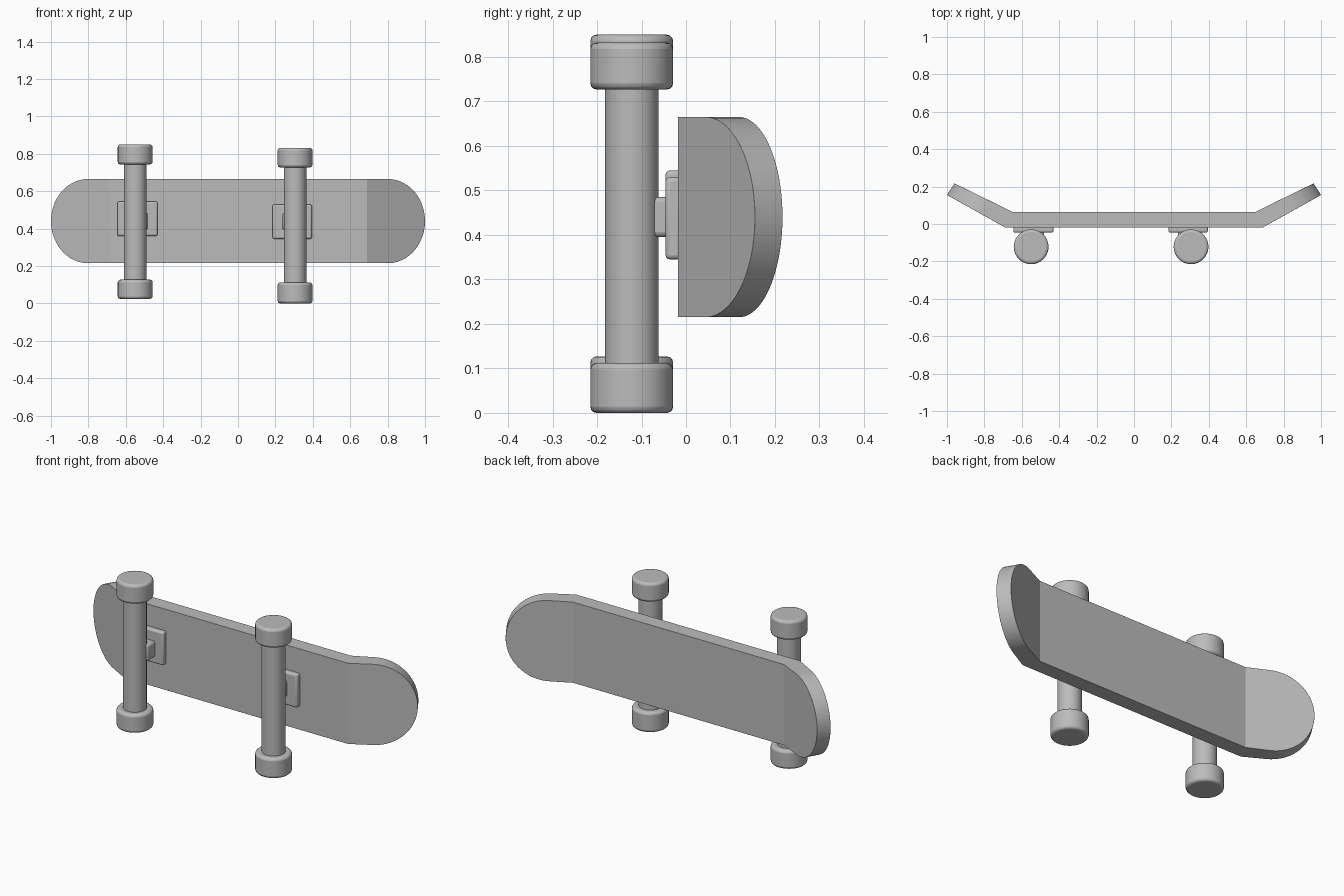
import bpy, bmesh, math

if "Cube" in bpy.data.objects:
    bpy.data.objects.remove(bpy.data.objects["Cube"])

grey = bpy.data.materials.new("plain_grey")
grey.diffuse_color = (0.5, 0.5, 0.5, 1)
grey.use_nodes = True
grey.node_tree.nodes["Principled BSDF"].inputs["Base Color"].default_value = grey.diffuse_color

MID_Z = 0.44      # height of the deck centre line
AXLE_Y = -0.122   # depth of the axles


def finish(obj, bevel, segments=3, angle=40):
    """Colour, rounded edges and smooth shading."""
    obj.data.materials.clear()
    obj.data.materials.append(grey)
    bpy.ops.object.select_all(action='DESELECT')
    obj.select_set(True)
    bpy.context.view_layer.objects.active = obj
    mod = obj.modifiers.new("rounded_edges", 'BEVEL')
    mod.width, mod.segments = bevel, segments
    mod.limit_method, mod.angle_limit = 'ANGLE', math.radians(angle)
    bpy.ops.object.shade_smooth_by_angle(angle=math.radians(25))


def cylinder(name, x, z0, z1, radius, bevel):
    bpy.ops.mesh.primitive_cylinder_add(vertices=40, radius=radius, depth=z1 - z0,
                                        location=(x, AXLE_Y, (z0 + z1) / 2))
    obj = bpy.context.object
    obj.name = name
    finish(obj, bevel)


def block(name, x0, x1, y0, y1, z0, z1, bevel):
    bpy.ops.mesh.primitive_cube_add(size=1, location=((x0 + x1) / 2, (y0 + y1) / 2, (z0 + z1) / 2))
    obj = bpy.context.object
    obj.name = name
    obj.scale = (x1 - x0, y1 - y0, z1 - z0)
    bpy.ops.object.transform_apply(location=False, rotation=False, scale=True)
    finish(obj, bevel)


# Deck: flat middle, two upturned ends with semicircular tips
def deck():
    half = 0.225
    stations = []   # bottom x, bottom y, top x, top y, half width
    ends = [0.0] + [0.36 + 0.64 * math.sin(math.pi / 2 * i / 20) for i in range(21)]
    for u in ends:
        t = max(0.0, (u - 0.36) / 0.64)
        w = half * math.sqrt(max(0.0, 1 - t * t))
        stations.append((0.69 + 0.31 * u, -0.018 + 0.173 * u,
                         0.65 + 0.31 * u, 0.065 + 0.152 * u, w))
    left = [(-bx, by, -tx, ty, w) for bx, by, tx, ty, w in reversed(stations)]
    bm = bmesh.new()
    rings = []
    for bx, by, tx, ty, w in left + stations:
        rings.append([bm.verts.new(p) for p in (
            (bx, by, MID_Z - w), (bx, by, MID_Z + w),
            (tx, ty, MID_Z + w), (tx, ty, MID_Z - w))])
    for a, b in zip(rings, rings[1:]):
        for i in range(4):
            j = (i + 1) % 4
            bm.faces.new((a[i], a[j], b[j], b[i]))
    bmesh.ops.remove_doubles(bm, verts=bm.verts, dist=0.0005)
    bmesh.ops.recalc_face_normals(bm, faces=bm.faces)
    mesh = bpy.data.meshes.new("deck")
    bm.to_mesh(mesh)
    bm.free()
    obj = bpy.data.objects.new("deck", mesh)
    bpy.context.collection.objects.link(obj)
    finish(obj, 0.012)


deck()

# Trucks: axle, two wheels, base plate and a neck leaning to the middle
for side, x, inward, low, high, plate_x, plate_z in (
        ("left", -0.55, 1, (0.024, 0.127), (0.743, 0.85), (-0.645, -0.43), (0.36, 0.545)),
        ("right", 0.305, -1, (0.0, 0.112), (0.727, 0.832), (0.185, 0.395), (0.345, 0.53))):
    cylinder(side + "_axle", x, low[1] - 0.03, high[0] + 0.03, 0.06, 0.003)
    cylinder(side + "_lower_wheel", x, *low, 0.093, 0.014)
    cylinder(side + "_upper_wheel", x, *high, 0.093, 0.014)
    block(side + "_base_plate", *plate_x, -0.046, -0.01, *plate_z, 0.01)
    neck = sorted((x - 0.03 * inward, x + 0.07 * inward))
    block(side + "_neck", *neck, -0.11, -0.035, 0.395, 0.485, 0.012)
